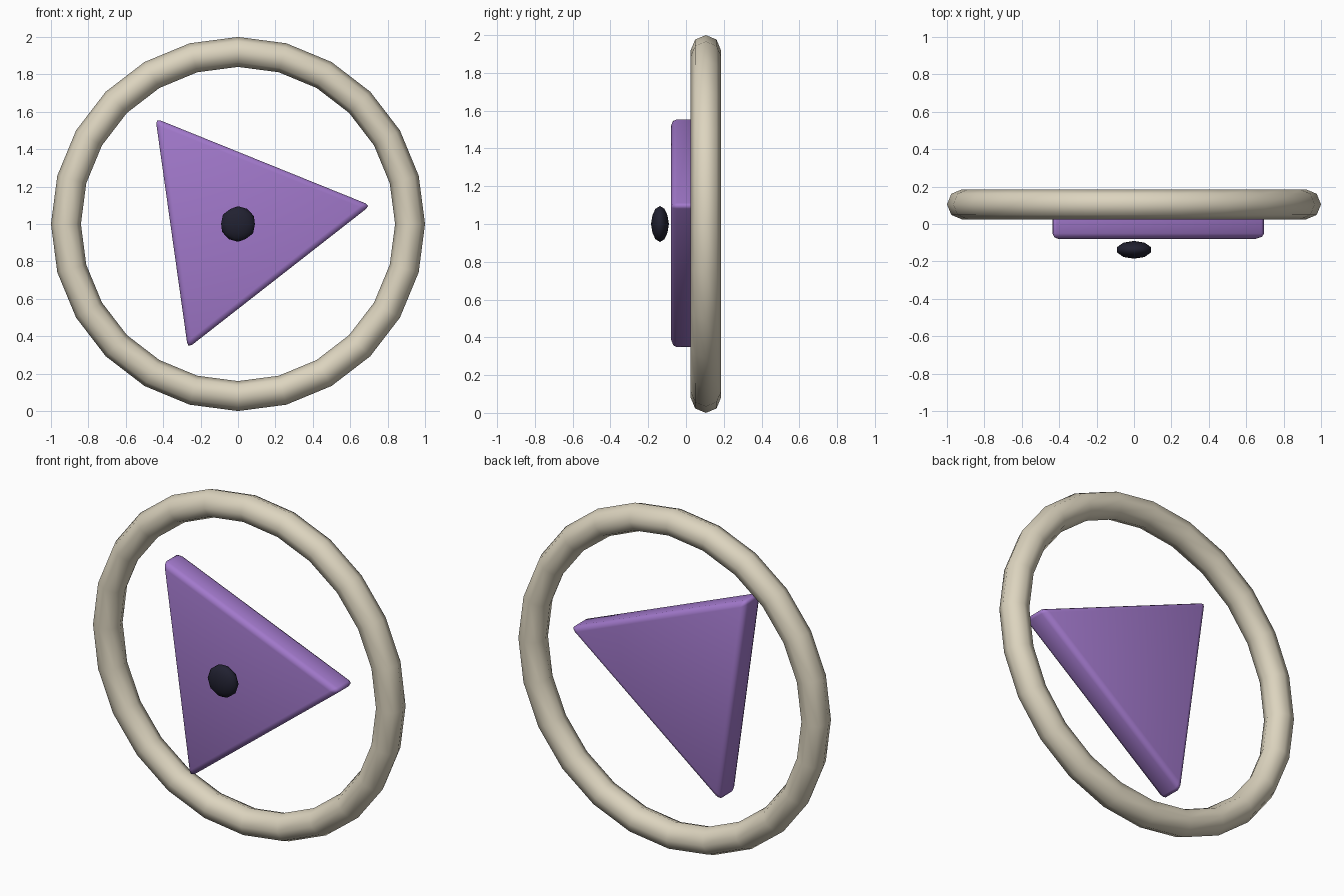
import bpy
from math import sin, cos, radians, pi

cube = bpy.data.objects.get("Cube")
if cube:
    bpy.data.objects.remove(cube, do_unlink=True)


def material(name, rgb):
    mat = bpy.data.materials.new(name)
    mat.use_nodes = True
    mat.diffuse_color = (*rgb, 1)
    mat.node_tree.nodes["Principled BSDF"].inputs["Base Color"].default_value = (*rgb, 1)
    return mat


def finish(obj, name, mat):
    obj.name = name
    obj.data.name = name
    obj.data.materials.append(mat)
    obj.data.shade_smooth()
    return obj


cream = material("cream", (0.72, 0.66, 0.52))
purple = material("purple", (0.36, 0.19, 0.60))
dark = material("dark navy", (0.015, 0.015, 0.03))

# Outer ring
bpy.ops.mesh.primitive_torus_add(
    major_segments=24, minor_segments=8, major_radius=0.92, minor_radius=0.08,
    location=(0, 0.105, 1), rotation=(pi / 2, 0, 0))
finish(bpy.context.object, "outer_ring", cream)

# Triangular plate with rounded edges
radius, half_depth, tilt = 0.716, 0.08, 8
corners = [(radius * cos(radians(tilt + 120 * i)), radius * sin(radians(tilt + 120 * i)))
           for i in range(3)]
verts = [(x, y, z) for y in (-half_depth, half_depth) for x, z in corners]
sides = [(i, i + 3, (i + 1) % 3 + 3, (i + 1) % 3) for i in range(3)]
mesh = bpy.data.meshes.new("triangle_plate")
mesh.from_pydata(verts, [], [(0, 1, 2), (5, 4, 3)] + sides)
plate = bpy.data.objects.new("triangle_plate", mesh)
bpy.context.collection.objects.link(plate)
plate.location.z = 1
bevel = plate.modifiers.new("rounded_edges", 'BEVEL')
bevel.width = 0.03
bevel.segments = 2
finish(plate, "triangle_plate", purple)

# Flattened centre button
bpy.ops.mesh.primitive_ico_sphere_add(subdivisions=2, radius=0.095, location=(0, -0.138, 1))
button = finish(bpy.context.object, "centre_button", dark)
button.scale.y = 0.5
